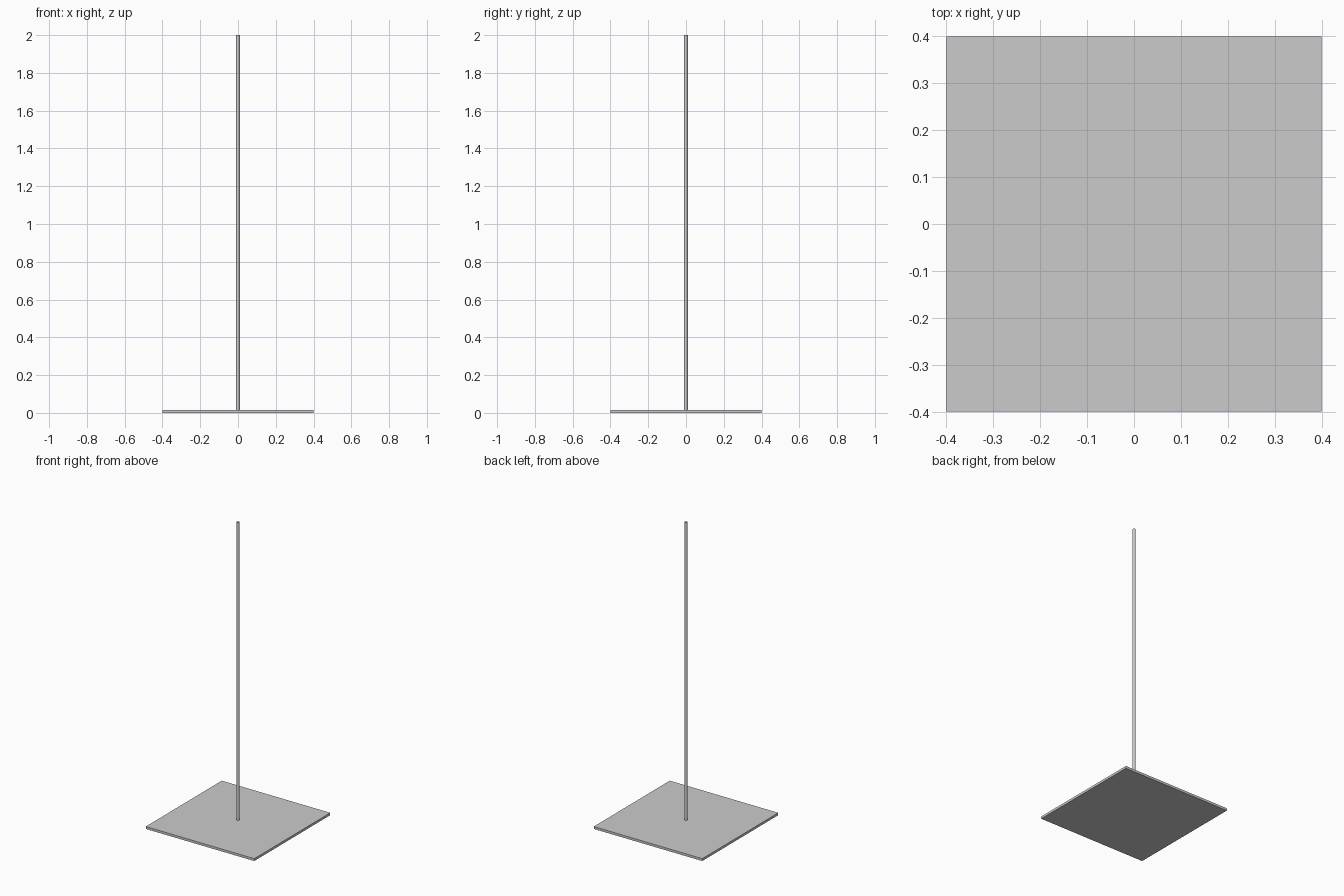
import bpy, math

if "Cube" in bpy.data.objects:
    bpy.data.objects.remove(bpy.data.objects["Cube"])

PLATE, THICK, HEIGHT, RADIUS = 0.8, 0.016, 2.0, 0.01

# flat square base plate
bpy.ops.mesh.primitive_cube_add(size=1, location=(0, 0, THICK / 2))
base = bpy.context.object
base.name = "base_plate"
base.scale = (PLATE, PLATE, THICK)
bpy.ops.object.transform_apply(location=False, rotation=False, scale=True)

# thin open tube standing on the plate
bpy.ops.mesh.primitive_cylinder_add(vertices=24, radius=RADIUS, depth=HEIGHT - THICK,
                                    end_fill_type='NOTHING',
                                    location=(0, 0, (HEIGHT + THICK) / 2))
pole = bpy.context.object
pole.name = "pole"
bpy.ops.object.shade_smooth_by_angle(angle=math.radians(30))
